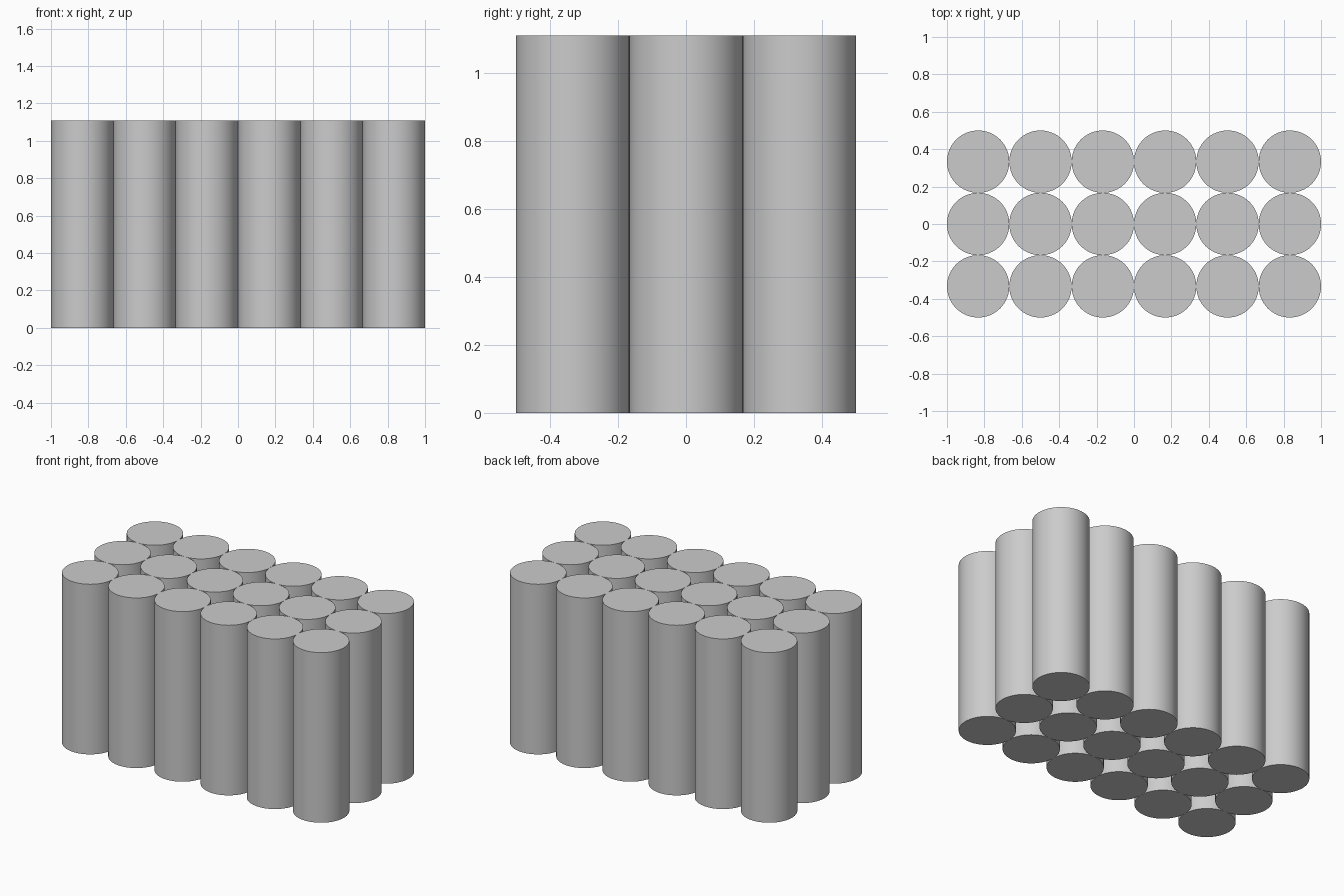
import bpy
import math

default_cube = bpy.data.objects.get("Cube")
if default_cube:
    bpy.data.objects.remove(default_cube, do_unlink=True)

COLUMNS, ROWS = 6, 3
RADIUS = 1 / COLUMNS
HEIGHT = 1.11

# Plain grey for every cell
grey = bpy.data.materials.new("light grey")
grey.use_nodes = True
colour = (0.6, 0.6, 0.6, 1)
grey.diffuse_color = colour
grey.node_tree.nodes["Principled BSDF"].inputs["Base Color"].default_value = colour


def add_cell(column, row):
    """One upright capped cylinder in the grid."""
    x = (column - (COLUMNS - 1) / 2) * 2 * RADIUS
    y = (row - (ROWS - 1) / 2) * 2 * RADIUS
    bpy.ops.mesh.primitive_cylinder_add(
        vertices=64, radius=RADIUS, depth=HEIGHT, location=(x, y, HEIGHT / 2))
    cell = bpy.context.object
    cell.name = f"cylinder_row{row + 1}_column{column + 1}"
    cell.data.materials.append(grey)
    bpy.ops.object.shade_smooth_by_angle(angle=math.radians(30))


# Touching grid of cylinders
for row in range(ROWS):
    for column in range(COLUMNS):
        add_cell(column, row)
